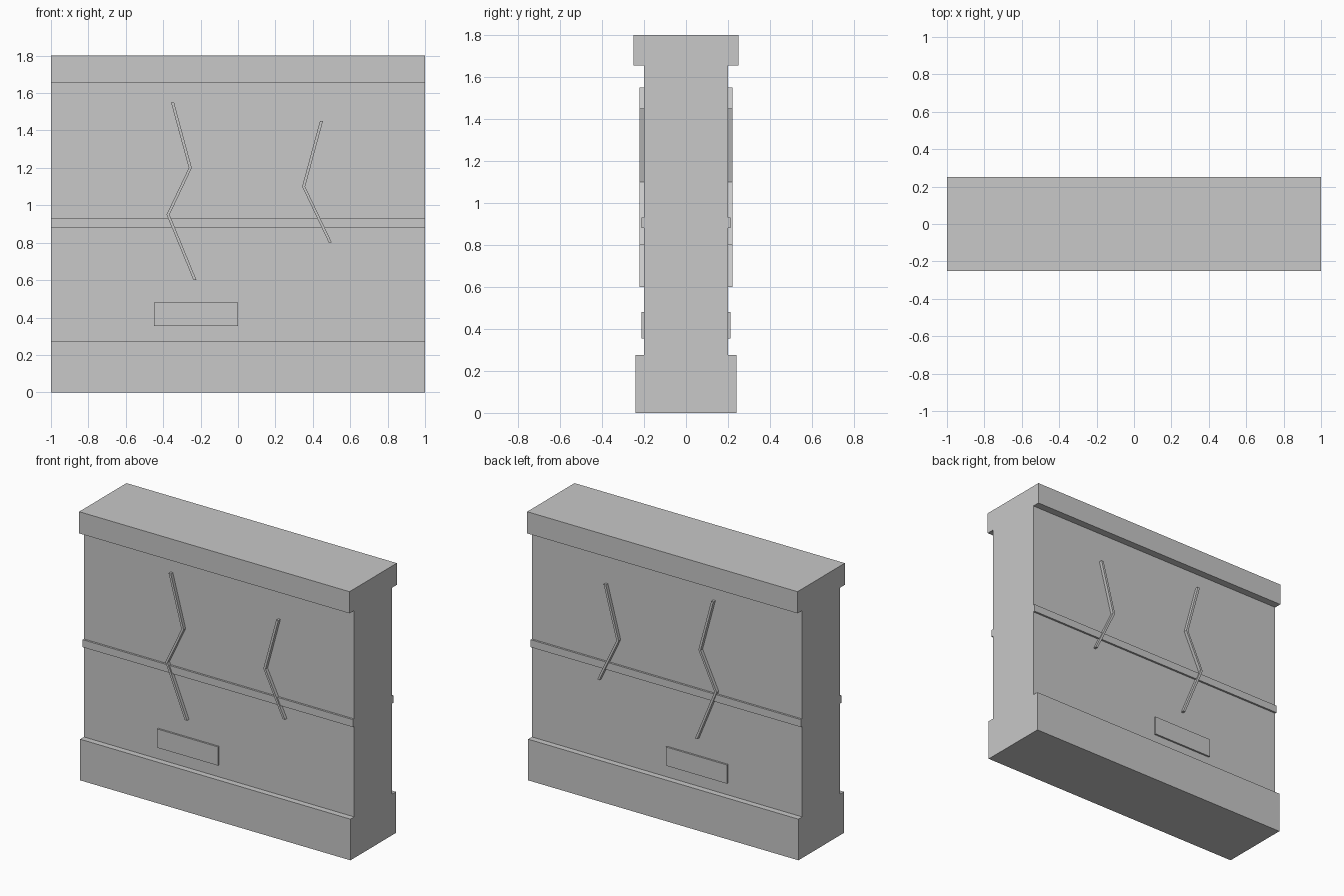
import bpy
import bmesh

cube = bpy.data.objects.get("Cube")
if cube:
    bpy.data.objects.remove(cube, do_unlink=True)

stone = bpy.data.materials.new("grey stone")
stone.use_nodes = True
COLOUR = (0.58, 0.58, 0.58, 1)
stone.diffuse_color = COLOUR
stone.node_tree.nodes["Principled BSDF"].inputs["Base Color"].default_value = COLOUR


def extrude_outline(name, outline, offset):
    """Closed outline of 3D points, extruded along offset into a flat-shaded solid."""
    bm = bmesh.new()
    face = bm.faces.new([bm.verts.new(p) for p in outline])
    result = bmesh.ops.extrude_face_region(bm, geom=[face], use_keep_orig=True)
    moved = [g for g in result["geom"] if isinstance(g, bmesh.types.BMVert)]
    bmesh.ops.translate(bm, verts=moved, vec=offset)
    bmesh.ops.recalc_face_normals(bm, faces=bm.faces)
    mesh = bpy.data.meshes.new(name)
    bm.to_mesh(mesh)
    bm.free()
    mesh.materials.append(stone)
    obj = bpy.data.objects.new(name, mesh)
    bpy.context.collection.objects.link(obj)
    return obj


# Wall section: plinth, body, middle band and cap as (half depth, height)
BODY, BAND, PLINTH, CAP = 0.2, 0.213, 0.24, 0.25
half = [(PLINTH, 0), (PLINTH, 0.275), (BODY, 0.275), (BODY, 0.88), (BAND, 0.88),
        (BAND, 0.93), (BODY, 0.93), (BODY, 1.655), (CAP, 1.655), (CAP, 1.8)]
section = [(-1, y, z) for y, z in half] + [(-1, -y, z) for y, z in reversed(half)]
extrude_outline("wall", section, (2, 0, 0))


def ribbon(path, width=0.016):
    """Zigzag strip with level ends, as (x, z) points."""
    left = [(x - width / 2, z) for x, z in path]
    right = [(x + width / 2, z) for x, z in reversed(path)]
    return left + right


# Raised details, repeated on the front and the back: outline and outer depth
details = {
    "long_crack": (ribbon([(-0.35, 1.55), (-0.255, 1.2), (-0.374, 0.95), (-0.23, 0.6)]), 0.222),
    "short_crack": (ribbon([(0.446, 1.45), (0.351, 1.1), (0.494, 0.8)]), 0.222),
    "plaque": ([(-0.45, 0.355), (0, 0.355), (0, 0.48), (-0.45, 0.48)], 0.212),
}
for side, sign in (("front", -1), ("back", 1)):
    for name, (outline, depth) in details.items():
        inner = BODY - 0.01
        points = [(x, sign * inner, z) for x, z in outline]
        extrude_outline(f"{side}_{name}", points, (0, sign * (depth - inner), 0))
